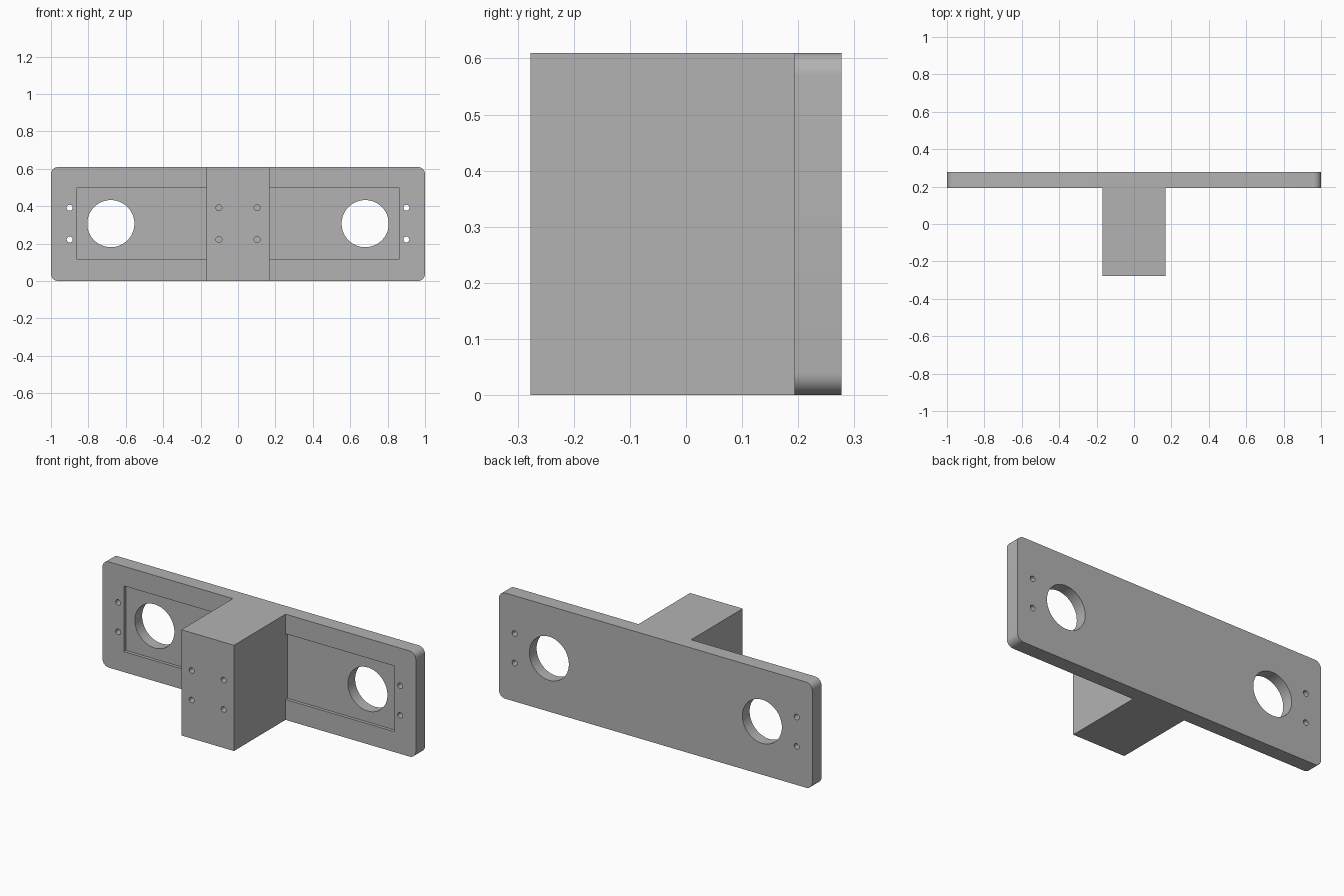
import bpy, bmesh
from math import radians, sin, cos

cube = bpy.data.objects.get("Cube")
if cube:
    bpy.data.objects.remove(cube, do_unlink=True)

WIDTH, HEIGHT = 2.0, 0.61
FRONT, PLATE_FRONT, BACK = -0.277, 0.193, 0.277
MID = HEIGHT / 2 + 0.002

grey = bpy.data.materials.new("plain grey")
grey.use_nodes = True
grey.diffuse_color = (0.45, 0.45, 0.45, 1)
grey.node_tree.nodes["Principled BSDF"].inputs["Base Color"].default_value = grey.diffuse_color


def prism(name, outline, y0, y1):
    """Extrude an (x, z) outline from y0 to y1."""
    bm = bmesh.new()
    face = bm.faces.new([bm.verts.new((x, y0, z)) for x, z in outline])
    new = bmesh.ops.extrude_face_region(bm, geom=[face])["geom"]
    bmesh.ops.translate(bm, vec=(0, y1 - y0, 0),
                        verts=[v for v in new if isinstance(v, bmesh.types.BMVert)])
    bmesh.ops.recalc_face_normals(bm, faces=bm.faces)
    mesh = bpy.data.meshes.new(name)
    bm.to_mesh(mesh)
    bm.free()
    mesh.materials.append(grey)
    obj = bpy.data.objects.new(name, mesh)
    bpy.context.collection.objects.link(obj)
    return obj


def rectangle(x0, x1, z0, z1):
    return [(x0, z0), (x1, z0), (x1, z1), (x0, z1)]


def circle(x, z, r, n):
    return [(x + r * cos(radians(360 * i / n)), z + r * sin(radians(360 * i / n)))
            for i in range(n)]


def rounded_rectangle(w, h, r, steps=8):
    corners = [(w/2 - r, h - r), (r - w/2, h - r), (r - w/2, r), (w/2 - r, r)]
    return [(x + r * cos(radians(90 * (q + i / steps))), z + r * sin(radians(90 * (q + i / steps))))
            for q, (x, z) in enumerate(corners) for i in range(steps + 1)]


def combine(target, tool, operation):
    """Apply a boolean and discard the tool."""
    mod = target.modifiers.new("boolean", "BOOLEAN")
    mod.operation, mod.solver, mod.object = operation, "EXACT", tool
    bpy.context.view_layer.objects.active = target
    bpy.ops.object.modifier_apply(modifier=mod.name)
    bpy.data.objects.remove(tool, do_unlink=True)


# Mounting plate with rounded corners
bracket = prism("mounting_bracket", rounded_rectangle(WIDTH, HEIGHT, 0.04), PLATE_FRONT, BACK)

# Shallow pockets either side of the centre block, round openings and screw holes
for side in (-1, 1):
    x0, x1 = sorted((side * 0.1, side * 0.864))
    combine(bracket, prism("pocket", rectangle(x0, x1, 0.118, 0.497),
                           PLATE_FRONT - 0.05, PLATE_FRONT + 0.018), "DIFFERENCE")
    combine(bracket, prism("opening", circle(side * 0.68, MID, 0.126, 64),
                           PLATE_FRONT - 0.1, BACK + 0.1), "DIFFERENCE")
    for dz in (-0.085, 0.085):
        combine(bracket, prism("plate_hole", circle(side * 0.9, MID + dz, 0.016, 24),
                               PLATE_FRONT - 0.1, BACK + 0.1), "DIFFERENCE")

# Centre block, flush with the plate's top and bottom
block = prism("centre_block", rectangle(-0.168, 0.168, 0, HEIGHT), FRONT, BACK - 0.04)
combine(bracket, block, "UNION")

# Blind screw holes in the block's front
for x in (-0.102, 0.102):
    for dz in (-0.085, 0.085):
        combine(bracket, prism("block_hole", circle(x, MID + dz, 0.016, 24),
                               FRONT - 0.1, FRONT + 0.15), "DIFFERENCE")

bpy.ops.object.select_all(action="DESELECT")
bracket.select_set(True)
bpy.context.view_layer.objects.active = bracket
bpy.ops.object.shade_smooth_by_angle(angle=radians(30))
